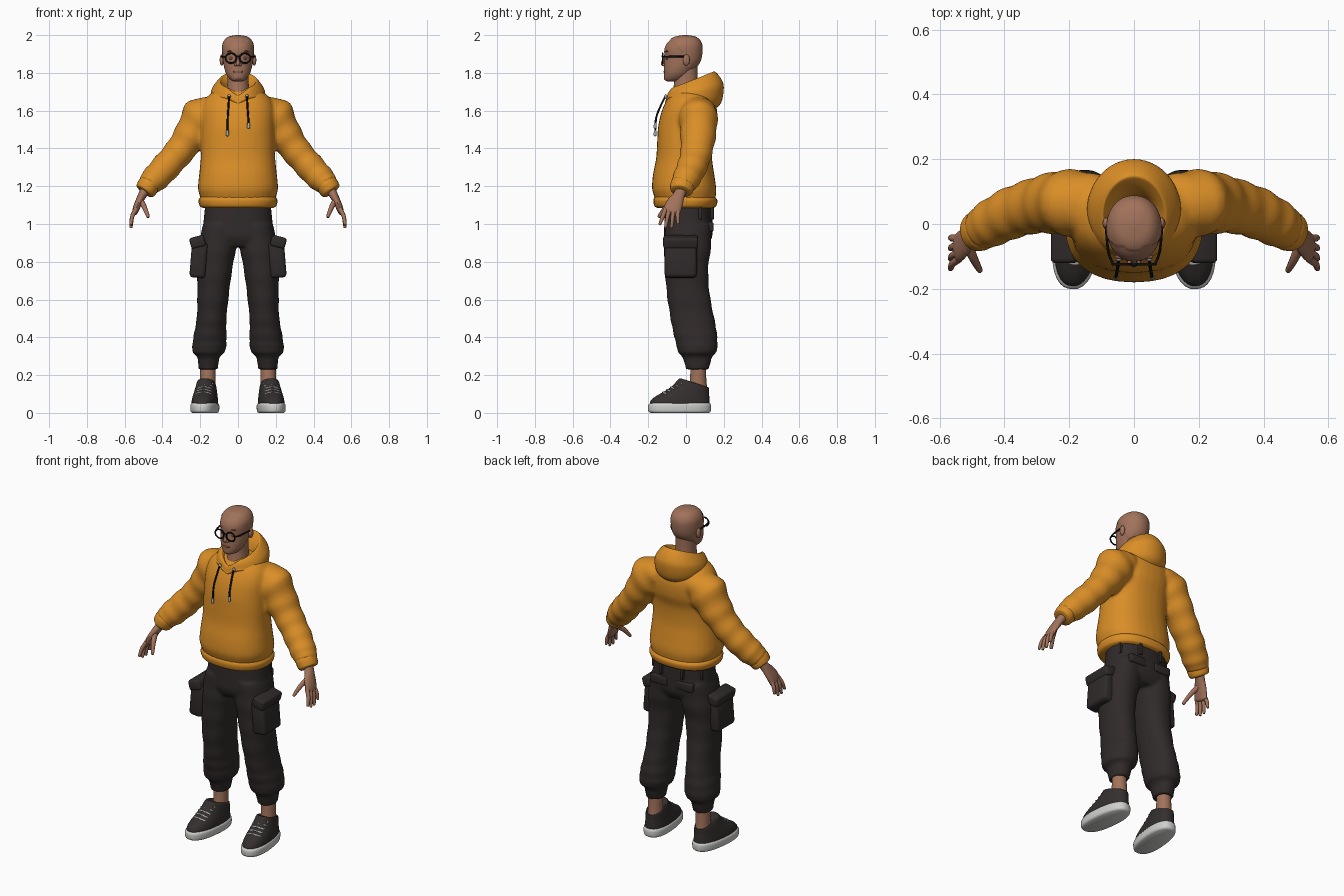
import bpy, bmesh, math
from mathutils import Vector, Matrix

if "Cube" in bpy.data.objects:
    bpy.data.objects.remove(bpy.data.objects["Cube"])


def material(name, r, g, b):
    m = bpy.data.materials.new(name)
    m.use_nodes = True
    m.diffuse_color = (r, g, b, 1)
    bsdf = next(n for n in m.node_tree.nodes if n.type == 'BSDF_PRINCIPLED')
    bsdf.inputs["Base Color"].default_value = (r, g, b, 1)
    bsdf.inputs["Roughness"].default_value = 0.8
    return m


ORANGE = material("orange_cloth", .70, .27, .02)
PANTS = material("charcoal_cloth", .030, .023, .023)
SKIN = material("skin", .36, .17, .105)
LIP = material("lips", .22, .09, .06)
HAIR = material("black_hair", .018, .015, .016)
SHOE = material("dark_shoe", .035, .028, .028)
SOLE = material("pale_sole", .62, .62, .60)
LACE = material("grey_lace", .42, .42, .41)
FRAME = material("black_frame", .006, .006, .006)
EYE = material("eye_white", .7, .68, .65)


def power(c, n):
    return math.copysign(abs(c) ** (2 / n), c)


def ring(z, front, back, rx, cx=0, dz=0):
    """Level ring given by its front and back y; dz tilts it upward at the back."""
    return [cx, (front + back) / 2, z, rx, 0, 0, 0, (back - front) / 2, dz]


def skin(bm, rings, n=2, seg=32, sub=5, ripple=0):
    """Smoothly interpolate the rings and bridge them into a capped surface."""
    rows, last = [], len(rings) - 1
    for i in range(last * sub + 1):
        k = min(i // sub, last - 1)
        t = i / sub - k
        a, b, c, d = (rings[min(max(k + j, 0), last)] for j in (-1, 0, 1, 2))
        r = [q + .5 * t * (s - p + t * (2*p - 5*q + 4*s - w + t * (3*(q - s) + w - p)))
             for p, q, s, w in zip(a, b, c, d)]
        C, U, V = Vector(r[:3]), Vector(r[3:6]), Vector(r[6:])
        fold = 1 + ripple * math.sin(i * 1.3)
        row = []
        for j in range(seg):
            th = math.tau * j / seg
            p = U * power(math.cos(th), n) + V * power(math.sin(th), n)
            row.append(bm.verts.new(C + p * fold))
        rows.append(row)
    for lo, hi in zip(rows, rows[1:]):
        for j in range(seg):
            m = (j + 1) % seg
            bm.faces.new((lo[j], lo[m], hi[m], hi[j]))
    bm.faces.new(rows[0])
    bm.faces.new(rows[-1])


def tube(bm, pts, s=1, seg=16, rounded=True, **kw):
    """Surface along a path of (x, y, z, thickness, width); s mirrors x."""
    pts = [(p[0] * s, *p[1:]) for p in pts]
    P = [Vector(p[:3]) for p in pts]
    ref = Vector((0, 0, 1)) if abs((P[-1] - P[0]).normalized().y) > .8 else Vector((0, 1, 0))
    rings = []
    for i, p in enumerate(pts):
        t = (P[min(i + 1, len(P) - 1)] - P[max(i - 1, 0)]).normalized()
        v = (ref - t * ref.dot(t)).normalized()
        rings.append([*P[i], *(t.cross(v) * p[3]), *(v * p[4])])
    if rounded:
        rings.append([*(P[-1] + t * pts[-1][3] * .7), *[q * .35 for q in rings[-1][3:]]])
    skin(bm, rings, seg=seg, **kw)


def ball(bm, centre, size, mat=0):
    M = Matrix.Translation(centre) @ Matrix.Diagonal((*size, 1))
    vs = bmesh.ops.create_uvsphere(bm, u_segments=20, v_segments=12, radius=1, matrix=M)["verts"]
    for f in {f for v in vs for f in v.link_faces}:
        f.material_index = mat


def box(bm, centre, size, bevel, tilt=0):
    M = Matrix.Translation(centre) @ Matrix.Rotation(tilt, 4, 'Y') @ Matrix.Diagonal((*size, 1))
    vs = bmesh.ops.create_cube(bm, size=1, matrix=M)["verts"]
    es = list({e for v in vs for e in v.link_edges})
    bmesh.ops.bevel(bm, geom=es, offset=bevel, segments=3, affect='EDGES', profile=.5)


def finish(name, bm, *mats, voxel=0, smooth=5):
    bmesh.ops.recalc_face_normals(bm, faces=bm.faces)
    me = bpy.data.meshes.new(name)
    bm.to_mesh(me)
    bm.free()
    ob = bpy.data.objects.new(name, me)
    bpy.context.collection.objects.link(ob)
    if voxel:
        rm = ob.modifiers.new("fuse", 'REMESH')
        rm.mode, rm.voxel_size = 'VOXEL', voxel
        sm = ob.modifiers.new("soften", 'SMOOTH')
        sm.factor, sm.iterations = .5, smooth
        ev = ob.evaluated_get(bpy.context.evaluated_depsgraph_get())
        ob.data = bpy.data.meshes.new_from_object(ev)
        ob.modifiers.clear()
    ob.data.materials.clear()
    for m in mats:
        ob.data.materials.append(m)
    bpy.ops.object.select_all(action='DESELECT')
    ob.select_set(True)
    bpy.context.view_layer.objects.active = ob
    bpy.ops.object.shade_smooth_by_angle(angle=math.radians(50))
    return ob


SIDES = (1, -1)

# Hoodie body and sleeves fused into one cloth surface
bm = bmesh.new()
skin(bm, [ring(*r) for r in (
    (1.11, -.155, .15, .19), (1.15, -.17, .158, .203), (1.19, -.18, .16, .212), (1.26, -.175, .15, .206),
    (1.35, -.158, .138, .197), (1.45, -.152, .142, .195), (1.52, -.147, .162, .195),
    (1.60, -.128, .165, .195), (1.66, -.10, .145, .175), (1.70, -.07, .11, .13), (1.72, -.05, .08, .08))], n=2.3)
for s in SIDES:
    tube(bm, [(.11, .06, 1.61, .07, .09), (.185, .065, 1.57, .112, .102), (.245, .065, 1.475, .092, .095),
              (.31, .055, 1.385, .079, .085), (.375, .035, 1.31, .077, .08), (.435, .005, 1.245, .073, .074),
              (.47, -.015, 1.21, .062, .066), (.48, -.02, 1.195, .05, .052)], s, seg=24, rounded=False, ripple=.035)
finish("hoodie", bm, ORANGE, voxel=.01)

# Ribbed hem and cuffs
bm = bmesh.new()
skin(bm, [ring(*r) for r in ((1.085, -.15, .145, .185), (1.095, -.167, .16, .202),
                             (1.125, -.173, .166, .209), (1.145, -.165, .15, .198))], n=2.3)
finish("hem_band", bm, ORANGE)
bm = bmesh.new()
for s in SIDES:
    tube(bm, [(.462, -.012, 1.22, .05, .056), (.472, -.018, 1.207, .058, .064),
              (.49, -.025, 1.178, .055, .06), (.496, -.027, 1.17, .045, .05)], s, seg=24, rounded=False)
finish("sleeve_cuffs", bm, ORANGE)

# Lowered hood: inside wall, rim, then outside drape
bm = bmesh.new()
skin(bm, [ring(*r) for r in (
    (1.66, -.06, .07, .062, 0, 0), (1.72, -.065, .10, .072, 0, .03), (1.75, -.08, .135, .088, 0, .048),
    (1.76, -.092, .155, .10, 0, .045), (1.735, -.102, .188, .126, 0, .03), (1.70, -.108, .20, .143, 0, .02),
    (1.655, -.11, .185, .14, 0, -.015), (1.62, -.09, .14, .10, 0, -.02))], seg=48)
for v in bm.verts:
    # Dip the rim into a notch at the throat
    if v.co.y < -.04 and v.co.z > 1.66:
        v.co.z -= .035 * max(0, 1 - abs(v.co.x) / .06)
finish("hood", bm, ORANGE)

# Drawstrings with pale ends and eyelets
cords, tips = bmesh.new(), bmesh.new()
for s, end in ((-1, 1.49), (1, 1.53)):
    tube(cords, [(.047, -.108, 1.68, .005, .005), (.05, -.132, 1.63, .005, .005),
                 (.054, -.156, 1.57, .005, .005), (.056, -.163, end, .005, .005)], s, seg=10)
    tube(tips, [(.056, -.163, end + .005, .007, .007), (.056, -.164, end - .02, .008, .008)], s, seg=10)
    ball(tips, (s * .047, -.107, 1.675), (.009, .008, .012))
finish("drawstrings", cords, FRAME)
finish("drawstring_tips", tips, LACE)

# Trousers: hips and two gathered legs
bm = bmesh.new()
skin(bm, [ring(*r) for r in ((1.12, -.11, .135, .172), (1.0, -.115, .14, .184),
                             (.93, -.115, .138, .19), (.88, -.09, .11, .15))], n=2.4)
for s in SIDES:
    skin(bm, [ring(z, f, b, rx, s * cx) for z, f, b, rx, cx in (
        (1.0, -.11, .135, .09, .094), (.88, -.116, .132, .1, .11), (.75, -.112, .117, .092, .124),
        (.62, -.10, .127, .083, .132), (.5, -.082, .15, .079, .14), (.42, -.066, .164, .086, .147),
        (.355, -.05, .167, .09, .152), (.32, -.042, .16, .084, .156), (.30, -.022, .14, .062, .156),
        (.265, -.008, .13, .054, .157), (.23, 0, .12, .051, .158))], n=2.2, ripple=.015)
finish("trousers", bm, PANTS, voxel=.009, smooth=4)

# Cargo pockets with flaps, and waistband details
bm = bmesh.new()
for s in SIDES:
    box(bm, (s * .208, -.028, .81), (.085, .17, .19), .02, s * -.08)
    box(bm, (s * .214, -.028, .905), (.08, .185, .06), .014, s * .25)
    box(bm, (s * .085, .128, .985), (.11, .035, .05), .008)
    for x, y in ((.07, .138), (.16, .075)):
        box(bm, (s * x, y, 1.06), (.02, .02, .07), .004)
finish("cargo_pockets", bm, PANTS)

# Ankles
bm = bmesh.new()
for s in SIDES:
    skin(bm, [ring(z, f, b, rx, s * .16) for z, f, b, rx in (
        (.11, .01, .115, .042), (.17, .02, .108, .041), (.26, .025, .105, .04))], seg=24)
finish("ankles", bm, SKIN)

# Shoes: upper with a lace panel, cross laces and sole, toes turned out
upper, sole, laces = bmesh.new(), bmesh.new(), bmesh.new()
skin(upper, [ring(*r) for r in (
    (.03, -.192, .126, .066), (.06, -.19, .126, .067), (.085, -.165, .124, .064), (.11, -.115, .122, .059, 0, -.004),
    (.135, -.07, .122, .054, 0, -.01), (.158, -.035, .12, .047, 0, -.024), (.15, -.012, .108, .036, 0, -.02))],
    n=2.3, seg=72)
upper.normal_update()
for f in upper.faces:
    c = f.calc_center_median()
    f.material_index = int(abs(c.x) < .032 and -.145 < c.y < -.025 and c.z > .075)
skin(sole, [ring(*r) for r in ((0, -.188, .122, .064), (.01, -.2, .132, .072),
                               (.04, -.201, .133, .073), (.052, -.19, .126, .066))], n=2.4, seg=48)
for i in range(5):
    y, z = -.122 + .021 * i, .108 + .0135 * i
    tube(laces, [(-.04, y + .012, z - .008, .004, .005), (0, y, z + .002, .004, .005),
                 (.04, y + .012, z - .008, .004, .005)], seg=8)
for name, part, mats in (("shoe_upper", upper, (SHOE, LACE)), ("shoe_sole", sole, (SOLE,)),
                         ("shoe_laces", laces, (LACE,))):
    for s, side in ((1, "left_"), (-1, "right_")):
        copy = part.copy()
        copy.transform(Matrix.Translation((s * .172, 0, 0)) @ Matrix.Rotation(s * .11, 4, 'Z'))
        finish(side + name, copy, *mats)

# Hands: palm, four fingers and a thumb
bm = bmesh.new()
for s in SIDES:
    tube(bm, [(.485, -.022, 1.19, .026, .032), (.505, -.036, 1.155, .023, .031), (.523, -.055, 1.12, .02, .042),
              (.538, -.07, 1.085, .018, .046), (.546, -.076, 1.06, .014, .042)], s)
    for y, tip, z in ((-.108, -.138, 1.0), (-.087, -.108, .985), (-.065, -.076, .985), (-.045, -.042, 1.005)):
        tube(bm, [(.54, y, 1.08, .012, .012), (.56, (y + tip) / 2, 1.04, .011, .011),
                  (.566, tip, z, .008, .008)], s, seg=10)
    tube(bm, [(.515, -.06, 1.125, .016, .018), (.494, -.108, 1.085, .013, .014),
              (.476, -.142, 1.04, .009, .009)], s, seg=10)
finish("hands", bm, SKIN)

# Neck
bm = bmesh.new()
skin(bm, [ring(*r) for r in ((1.64, -.08, .08, .08), (1.70, -.07, .068, .062),
                             (1.76, -.062, .062, .056), (1.84, -.06, .062, .056))])
finish("neck", bm, SKIN)

# Head, with a receding hairline painted by height and depth
bm = bmesh.new()
skin(bm, [ring(*r) for r in (
    (1.755, -.10, -.05, .02), (1.765, -.113, -.01, .04), (1.79, -.116, .02, .06), (1.82, -.116, .045, .071),
    (1.85, -.115, .068, .077), (1.88, -.113, .08, .08), (1.92, -.115, .085, .083), (1.95, -.105, .083, .08),
    (1.975, -.083, .07, .067), (1.99, -.055, .047, .047), (1.997, -.012, .012, .012))], n=2.1, seg=72, sub=6)
bmesh.ops.recalc_face_normals(bm, faces=bm.faces)
bm.normal_update()
for f in bm.faces:
    c = f.calc_center_median()
    line = -.01 - .055 * min(max((c.z - 1.91) / .06, 0), 1) - .012 * (abs(c.x) < .025)
    f.material_index = int(c.z > 1.825 and c.y > (line if c.z > 1.85 else .02))
for v in {v for f in bm.faces if f.material_index for v in f.verts}:
    v.co += v.normal * .003
finish("head", bm, SKIN, HAIR)

# Ears and nose
bm = bmesh.new()
for s in SIDES:
    ball(bm, (s * .086, .002, 1.868), (.011, .018, .03))
    ball(bm, (s * .011, -.117, 1.843), (.009, .009, .008))
tube(bm, [(0, -.107, 1.895, .008, .008), (0, -.118, 1.865, .009, .01), (0, -.122, 1.845, .012, .012)], seg=12)
finish("ears_and_nose", bm, SKIN)

# Lips, eyes, eyebrows and chin beard
bm = bmesh.new()
ball(bm, (0, -.111, 1.806), (.026, .008, .007))
for s in SIDES:
    ball(bm, (s * .034, -.099, 1.878), (.015, .007, .008), 1)
    ball(bm, (s * .034, -.104, 1.878), (.006, .004, .007), 2)
    ball(bm, (s * .037, -.101, 1.914), (.022, .008, .004), 2)
ball(bm, (0, -.103, 1.772), (.021, .014, .014), 2)
finish("face_details", bm, LIP, EYE, HAIR)

# Glasses: round rims, bridge and temples
bm = bmesh.new()
for s in SIDES:
    rim = [[s * .037, -.124, 1.878] for _ in range(25)]
    path = [(x + .029 * math.cos(i * math.tau / 24), y, z + .026 * math.sin(i * math.tau / 24), .0045, .004)
            for i, (x, y, z) in enumerate(rim)]
    tube(bm, path, seg=8, rounded=False, sub=1)
    tube(bm, [(.066, -.122, 1.885, .004, .004), (.08, -.08, 1.886, .004, .005),
              (.087, .005, 1.887, .004, .004)], s, seg=8)
tube(bm, [(-.01, -.124, 1.885, .004, .004), (0, -.127, 1.888, .004, .004), (.01, -.124, 1.885, .004, .004)], seg=8)
finish("glasses", bm, FRAME)
